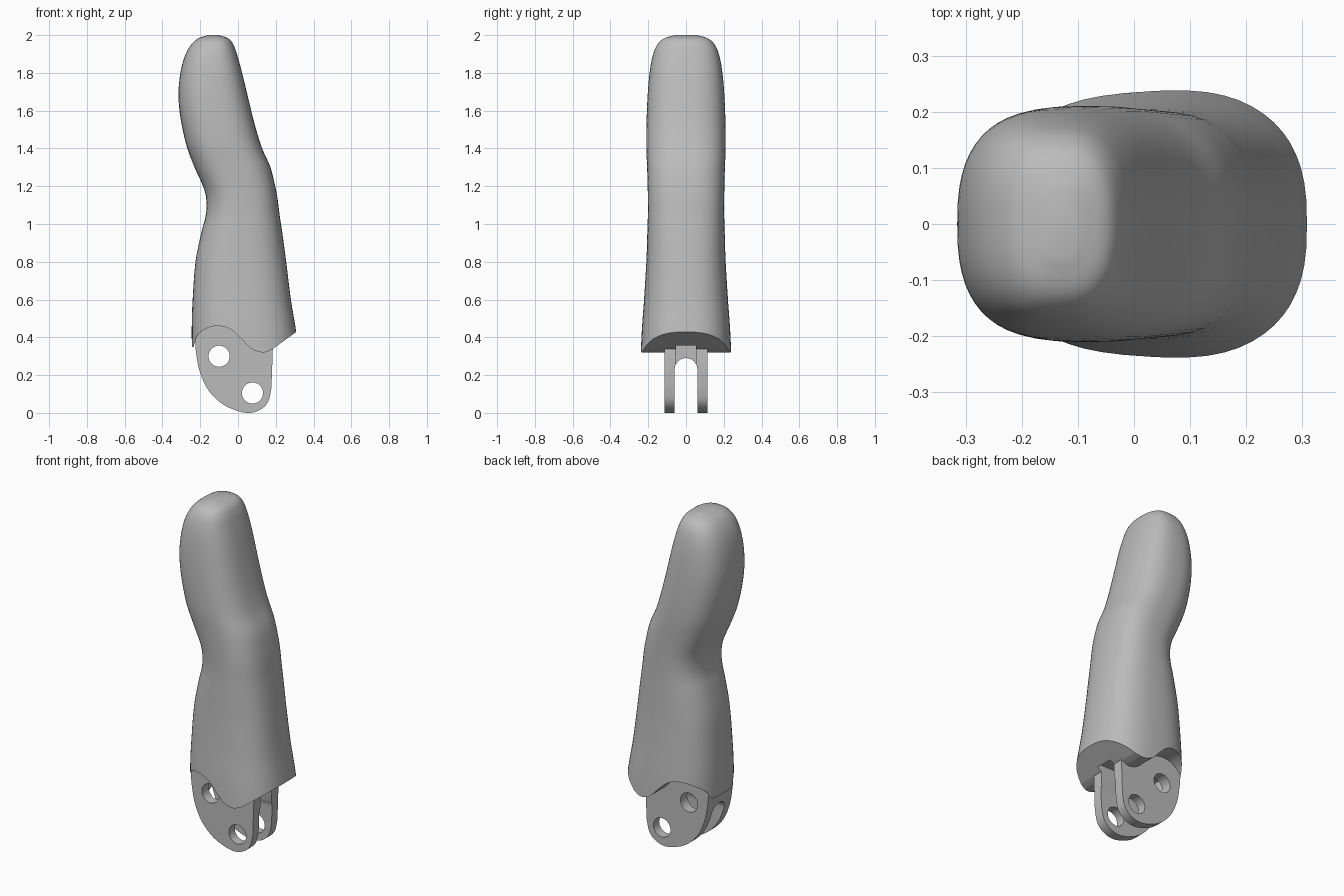
import bpy, bmesh, math
from mathutils import Vector

cube = bpy.data.objects.get("Cube")
if cube:
    bpy.data.objects.remove(cube, do_unlink=True)

grey = bpy.data.materials.new("plain grey")
grey.use_nodes = True
COLOUR = (0.5, 0.5, 0.5, 1)
grey.diffuse_color = COLOUR
grey.node_tree.nodes["Principled BSDF"].inputs["Base Color"].default_value = COLOUR


def make_object(name, bm):
    bmesh.ops.recalc_face_normals(bm, faces=bm.faces)
    mesh = bpy.data.meshes.new(name)
    bm.to_mesh(mesh)
    bm.free()
    mesh.materials.append(grey)
    obj = bpy.data.objects.new(name, mesh)
    bpy.context.collection.objects.link(obj)
    return obj


def spline(points, steps):
    """Smooth curve through points of any dimension."""
    pts = [Vector(p) for p in points]
    pts = [2 * pts[0] - pts[1]] + pts + [2 * pts[-1] - pts[-2]]
    out = []
    for a, b, c, d in zip(pts, pts[1:], pts[2:], pts[3:]):
        for i in range(steps):
            t = i / steps
            out.append(0.5 * (2 * b + (c - a) * t + (2 * a - 5 * b + 4 * c - d) * t**2
                              + (3 * b - a - 3 * c + d) * t**3))
    return out + [pts[-2]]


def prism(name, outline, axis, low, high):
    """Extrude an outline along x or y; the outline's second value is z."""
    bm = bmesh.new()
    place = (lambda p: (low, p[0], p[1])) if axis == "x" else (lambda p: (p[0], low, p[1]))
    face = bm.faces.new([bm.verts.new(place(p)) for p in outline])
    grown = bmesh.ops.extrude_face_region(bm, geom=[face])["geom"]
    shift = Vector((1, 0, 0)) if axis == "x" else Vector((0, 1, 0))
    bmesh.ops.translate(bm, vec=shift * (high - low),
                        verts=[v for v in grown if isinstance(v, bmesh.types.BMVert)])
    return make_object(name, bm)


def circle(cx, cz, r, start=0, end=2 * math.pi, n=32):
    return [(cx + r * math.cos(start + (end - start) * i / n),
             cz + r * math.sin(start + (end - start) * i / n)) for i in range(n)]


def cut(obj, cutter):
    mod = obj.modifiers.new("cut", "BOOLEAN")
    mod.operation, mod.solver, mod.object = "DIFFERENCE", "EXACT", cutter
    bpy.context.view_layer.objects.active = obj
    bpy.ops.object.modifier_apply(modifier=mod.name)


# Finger shell: rounded sections (height, min x, max x, half depth)
sections = [
    (0.25, -0.243, 0.335, 0.243), (0.45, -0.245, 0.305, 0.233),
    (0.6, -0.24, 0.28, 0.222), (0.8, -0.225, 0.255, 0.21),
    (0.95, -0.195, 0.235, 0.205), (1.05, -0.17, 0.22, 0.202),
    (1.13, -0.168, 0.21, 0.202), (1.2, -0.185, 0.197, 0.203),
    (1.3, -0.23, 0.172, 0.206), (1.4, -0.268, 0.128, 0.21),
    (1.5, -0.293, 0.096, 0.21), (1.6, -0.31, 0.07, 0.207),
    (1.7, -0.315, 0.046, 0.202), (1.8, -0.305, 0.022, 0.193),
    (1.88, -0.285, 0, 0.179), (1.94, -0.255, -0.02, 0.158),
    (1.98, -0.215, -0.047, 0.122), (2.0, -0.16, -0.1, 0.06),
]
SIDES, POWER = 56, 2 / 2.6
bm = bmesh.new()
rings = []
for z, x0, x1, depth in spline(sections, 4):
    ring = []
    for i in range(SIDES):
        c, s = math.cos(math.tau * i / SIDES), math.sin(math.tau * i / SIDES)
        ring.append(bm.verts.new(((x0 + x1) / 2 + (x1 - x0) / 2 * math.copysign(abs(c)**POWER, c),
                                  depth * math.copysign(abs(s)**POWER, s), min(z, 2))))
    rings.append(ring)
for a, b in zip(rings, rings[1:]):
    for i in range(SIDES):
        j = (i + 1) % SIDES
        bm.faces.new((a[i], a[j], b[j], b[i]))
bm.faces.new(rings[0])
bm.faces.new(rings[-1])
shell = make_object("finger_shell", bm)

# Wavy lower edge of the shell
wave = spline([(-0.235, 0.35), (-0.215, 0.41), (-0.16, 0.45), (-0.1, 0.46), (-0.04, 0.443),
               (0.02, 0.39), (0.07, 0.34), (0.13, 0.32), (0.18, 0.335)], 5)
wave = [(-0.4, 0.35)] + [tuple(p) for p in wave] + [(0.31, 0.43), (0.4, 0.497)]
wave_cutter = prism("wave_cutter", wave + [(0.4, 0.1), (-0.4, 0.1)], "y", -0.4, 0.4)

# Hinge block
outline = spline([(-0.228, 0.4), (-0.222, 0.32), (-0.203, 0.22), (-0.16, 0.125), (-0.09, 0.052),
                  (-0.01, 0.013), (0.06, 0), (0.12, 0.018), (0.16, 0.06), (0.177, 0.13)], 5)
outline = [(p[0], max(p[1], 0)) for p in outline] + [(0.185, 0.36), (0.15, 0.5), (-0.2, 0.5)]
hinge = prism("hinge_bracket", outline, "y", -0.115, 0.115)

# Arched slot between the prongs, inner pocket and pin holes
slot = prism("slot_cutter", [(0.06, -0.1)] + circle(0, 0.23, 0.06, 0, math.pi, 16)
             + [(-0.06, 0.23), (-0.06, -0.1)], "x", -0.5, 0.5)
pocket = prism("pocket_cutter", [(-0.16, 0.15), (0.21, 0.15), (0.21, 0.378), (-0.16, 0.378)],
               "y", -0.052, 0.052)
holes = [prism("pin_hole_cutter", circle(x, z, 0.056), "y", -0.118, 0.118)
         for x, z in ((-0.1, 0.3), (0.077, 0.105))]

cut(shell, wave_cutter)
cut(shell, pocket)
for cutter in [slot, pocket] + holes:
    cut(hinge, cutter)
for cutter in [wave_cutter, slot, pocket] + holes:
    bpy.data.objects.remove(cutter, do_unlink=True)

# Smooth shading with crisp cut edges
for obj in (shell, hinge):
    bpy.ops.object.select_all(action="DESELECT")
    obj.select_set(True)
    bpy.context.view_layer.objects.active = obj
    bpy.ops.object.shade_smooth_by_angle(angle=math.radians(30))
